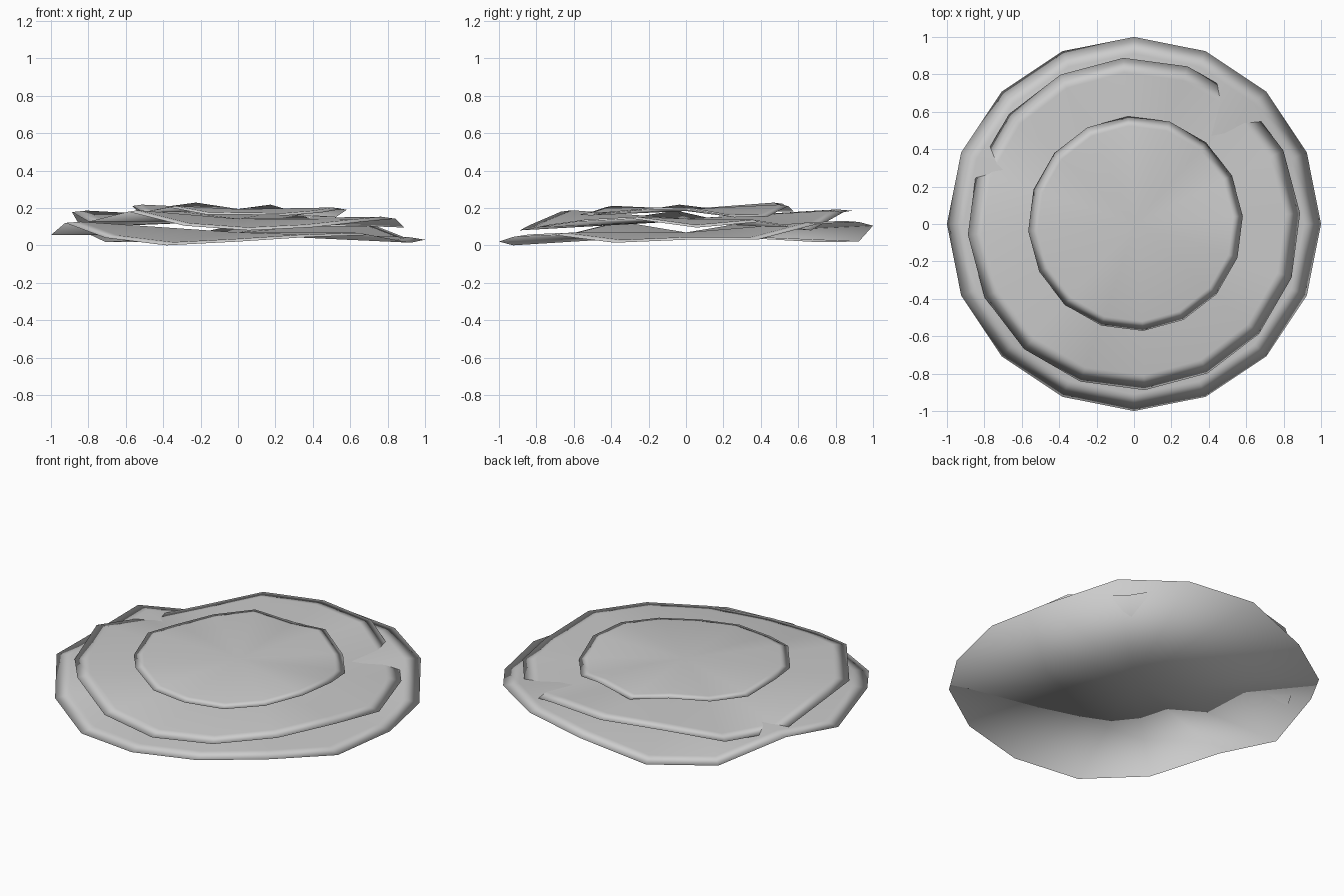
import bpy, bmesh
from math import cos, sin, radians, tau

if "Cube" in bpy.data.objects:
    bpy.data.objects.remove(bpy.data.objects["Cube"])


def wavy_disc(name, radius, turn, rim_z, centre=(0, 0), thick=0.012):
    """Thin wavy 16-sided disc: underside fan, bevelled edge band, top fan."""
    n = len(rim_z)
    mid = sum(rim_z) / n
    bm = bmesh.new()

    def ring(f, lift):
        out = []
        for k, z in enumerate(rim_z):
            a = radians(turn) + tau * k / n
            out.append(bm.verts.new((centre[0] + radius * f * cos(a),
                                     centre[1] + radius * f * sin(a),
                                     mid + (z - mid) * f + lift)))
        return out

    rim, inner = ring(1.0, 0), ring(0.91, thick)
    low = bm.verts.new((*centre, mid))
    high = bm.verts.new((*centre, mid + thick))
    for k in range(n):
        j = (k + 1) % n
        bm.faces.new((low, rim[j], rim[k]))
        bm.faces.new((rim[k], rim[j], inner[j], inner[k]))
        bm.faces.new((inner[k], inner[j], high))
    for f in bm.faces:
        f.smooth = True
    mesh = bpy.data.meshes.new(name)
    bm.to_mesh(mesh)
    bm.free()
    obj = bpy.data.objects.new(name, mesh)
    bpy.context.collection.objects.link(obj)
    return obj


# Largest layer, resting on the ground
wavy_disc("bottom_layer", 1.0, 0,
          [.03, .03, .115, .125, .105, .02, .017, .12,
           .055, .12, .04, 0, .02, .045, .055, .014])

# Middle layer, dipping into the bottom one in two places
wavy_disc("middle_layer", 0.89, 3.7,
          [.095, .125, .08, .177, .185, .18, .103, .10,
           .178, .127, .18, .105, .08, .096, .126, .142])

# Small top layer
wavy_disc("top_layer", 0.575, 4,
          [.19, .15, .153, .21, .18, .222, .198, .183,
           .21, .177, .203, .166, .164, .16, .175, .193],
          centre=(0.008, 0.002), thick=0.01)
